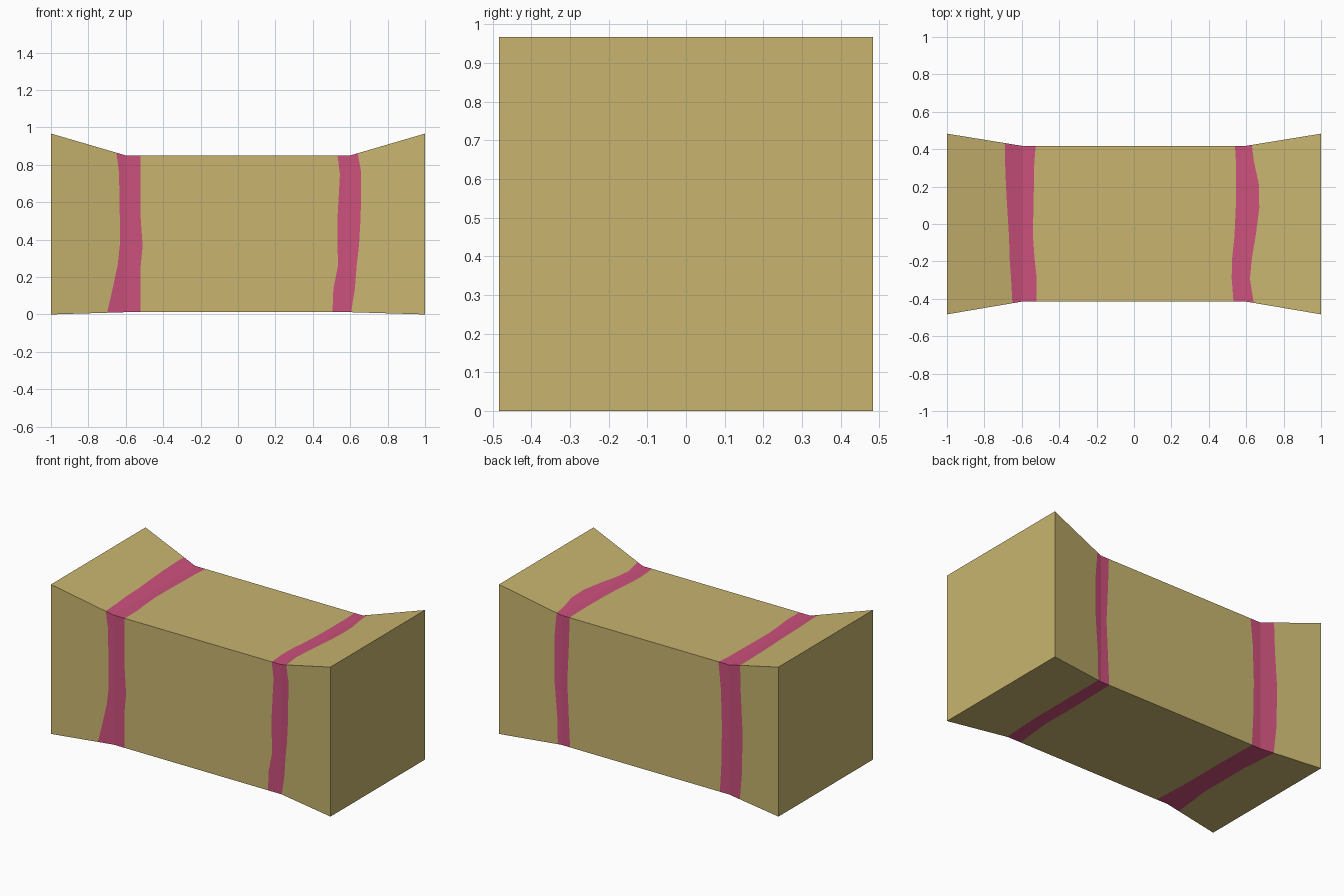
import bpy, bmesh

if "Cube" in bpy.data.objects:
    bpy.data.objects.remove(bpy.data.objects["Cube"])

def material(name, rgb):
    m = bpy.data.materials.new(name)
    m.diffuse_color = (*rgb, 1)
    m.use_nodes = True
    m.node_tree.nodes["Principled BSDF"].inputs["Base Color"].default_value = m.diffuse_color
    return m

tan = material("straw", (0.578, 0.462, 0.162))
pink = material("pink_twine", (0.604, 0.082, 0.202))

# Cross-section rectangles: flared ends and pinched middle (y0, y1, z0, z1)
END = (-0.483, 0.483, 0.0, 0.967)
MID = (-0.415, 0.418, 0.012, 0.85)
CREASE = 0.6

# Wobbly band edges running around the body: position (side + fraction), then
# left band outer/inner x and right band inner/outer x.
# Sides: 0 front going up, 1 top going back, 2 back going down, 3 bottom going forward
BANDS = [
    (0.00, -.700, -.520, .505, .605), (0.15, -.670, -.520, .510, .625),
    (0.30, -.643, -.520, .535, .635), (0.42, -.632, -.510, .532, .647),
    (0.60, -.632, -.520, .532, .656), (0.88, -.636, -.520, .545, .658),
    (1.00, -.650, -.520, .532, .640), (1.15, -.657, -.520, .522, .620),
    (1.28, -.665, -.532, .525, .630), (1.42, -.668, -.540, .537, .650),
    (1.60, -.678, -.538, .544, .670), (1.75, -.685, -.535, .545, .667),
    (1.90, -.690, -.533, .545, .640), (2.00, -.690, -.525, .540, .630),
    (2.20, -.695, -.542, .545, .645), (2.50, -.710, -.550, .557, .645),
    (2.80, -.705, -.545, .545, .625), (3.00, -.688, -.535, .537, .622),
    (3.30, -.670, -.530, .530, .622), (3.70, -.670, -.530, .530, .620),
]

def ring_point(x, s):
    """Point on the body surface at length x, position s around the section."""
    f = max(0, (abs(x) - CREASE) / (1 - CREASE))
    y0, y1, z0, z1 = [m + (e - m) * f for m, e in zip(MID, END)]
    side, t = int(s), s - int(s)
    c = [(y0, z0), (y0, z1), (y1, z1), (y1, z0)]
    a, b = c[side], c[(side + 1) % 4]
    return (x, a[0] + (b[0] - a[0]) * t, a[1] + (b[1] - a[1]) * t)

# Body skinned from lengthwise rows, with the bands cut in as faces
bm = bmesh.new()
rows = []
for s, a, b, c, d in BANDS:
    xs = (-1, a, -CREASE, b, c, CREASE, d, 1)
    rows.append([bm.verts.new(ring_point(x, s)) for x in xs])
for i, row in enumerate(rows):
    nxt = rows[(i + 1) % len(rows)]
    for k in range(7):
        face = bm.faces.new((row[k], row[k + 1], nxt[k + 1], nxt[k]))
        face.material_index = 1 if k in (1, 2, 4, 5) else 0

# Flat end caps
bm.faces.new([r[0] for r in rows])
bm.faces.new([r[-1] for r in reversed(rows)])
bmesh.ops.recalc_face_normals(bm, faces=bm.faces[:])

mesh = bpy.data.meshes.new("bound_bale")
bm.to_mesh(mesh)
bm.free()
mesh.materials.append(tan)
mesh.materials.append(pink)
bpy.context.collection.objects.link(bpy.data.objects.new("bound_bale", mesh))
